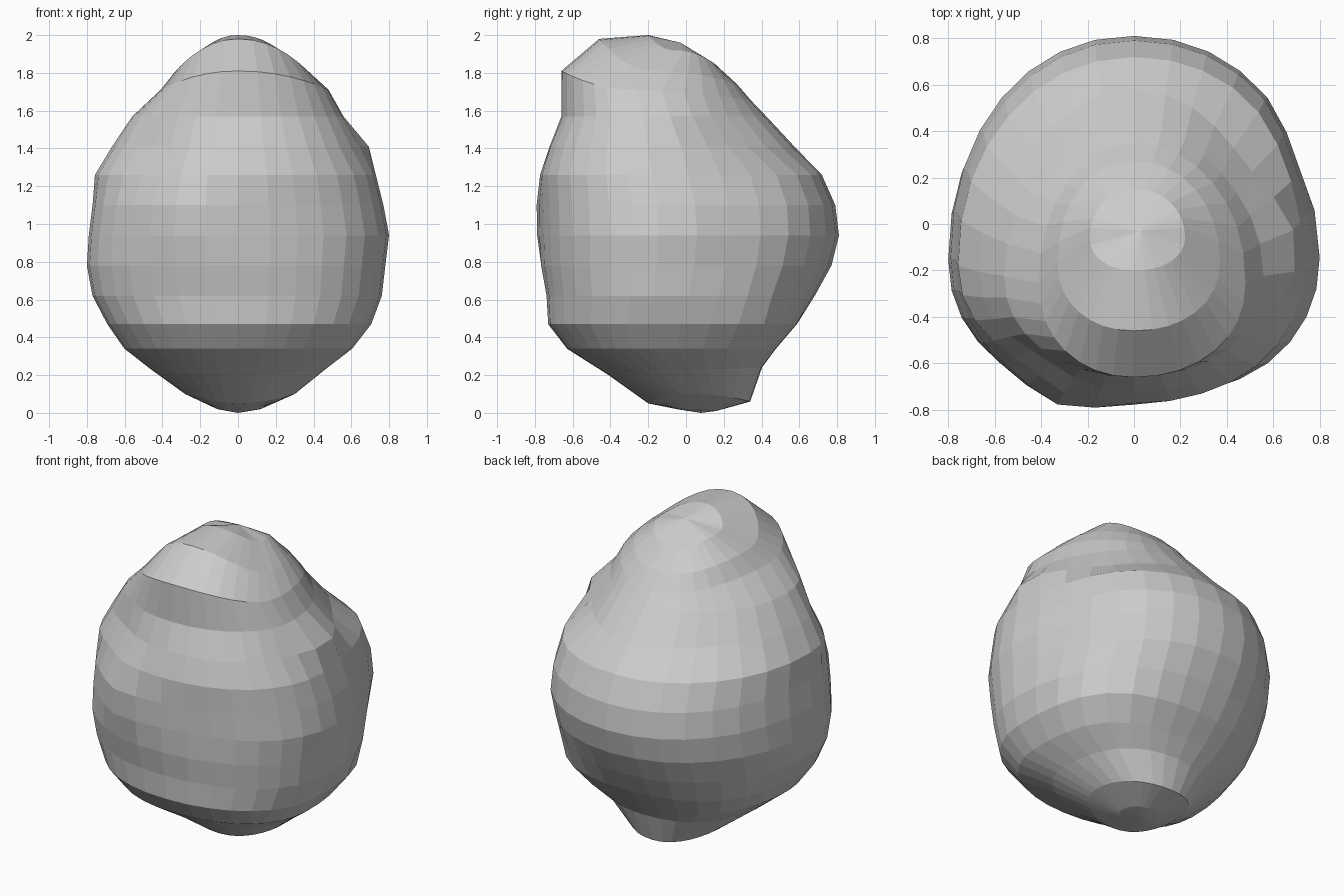
import bpy, bmesh
from math import sin, cos, pi, copysign, degrees, exp

SEGMENTS = 32
POWER = 2 / 2.12  # outline slightly squarer than an ellipse

# Rings from bottom to top:
# z front, z side, z back, x left, x right, y front, y back
RINGS = [
    (0.02, 0.02, 0.01, -0.11, 0.12, -0.05, 0.16),
    (0.05, 0.10, 0.06, -0.28, 0.30, -0.20, 0.34),
    (0.20, 0.23, 0.24, -0.46, 0.46, -0.41, 0.40),
    (0.34, 0.34, 0.34, -0.60, 0.60, -0.63, 0.47),
    (0.47, 0.47, 0.47, -0.69, 0.70, -0.73, 0.58),
    (0.62, 0.62, 0.62, -0.77, 0.76, -0.74, 0.68),
    (0.78, 0.78, 0.78, -0.80, 0.78, -0.77, 0.77),
    (0.94, 0.94, 0.94, -0.79, 0.80, -0.78, 0.81),
    (1.10, 1.10, 1.10, -0.77, 0.77, -0.78, 0.79),
    (1.26, 1.26, 1.26, -0.76, 0.73, -0.78, 0.72),
    (1.41, 1.41, 1.41, -0.67, 0.64, -0.73, 0.58),
    (1.57, 1.57, 1.57, -0.56, 0.56, -0.66, 0.43),
    (1.81, 1.71, 1.65, -0.41, 0.48, -0.66, 0.35),
    (1.98, 1.81, 1.74, -0.33, 0.37, -0.46, 0.27),
    (2.00, 1.92, 1.85, -0.19, 0.22, -0.20, 0.15),
]

# Lumps and dents: angle, height, angular width, height width, push outwards
LUMPS = [
    (45, 1.48, 26, 0.14, -0.06),
    (48, 1.20, 20, 0.10, 0.03),
    (45, 0.42, 28, 0.17, 0.08),
    (130, 1.47, 25, 0.15, -0.06),
    (135, 0.42, 25, 0.15, 0.05),
    (-130, 1.34, 28, 0.13, -0.08),
    (-112, 1.05, 13, 0.25, 0.05),
    (-70, 0.95, 18, 0.30, -0.02),
    (25, 0.95, 12, 0.20, -0.03),
    (8, 1.41, 16, 0.06, 0.07),
]


def push(angle, z):
    total = 0
    for a, h, wa, wh, amount in LUMPS:
        da = (degrees(angle) - a + 180) % 360 - 180
        total += amount * exp(-(da / wa) ** 2 - ((z - h) / wh) ** 2)
    return total


def ring_point(ring, angle):
    zf, zs, zb, xl, xr, yf, yb = ring
    c, s = cos(angle), sin(angle)
    cx = copysign(abs(c) ** POWER, c)
    sy = copysign(abs(s) ** POWER, s)
    yc = 0.6 * yf + 0.4 * yb
    x = cx * (xr if c > 0 else -xl)
    y = yc + sy * ((yb - yc) if s > 0 else (yc - yf))
    z = zs + ((zb if s > 0 else zf) - zs) * s * s
    p = push(angle, z)
    return x + p * c, y + p * s, z


# Lumpy boulder skinned from the rings, with a pole at each end
bm = bmesh.new()
loops = [[bm.verts.new(ring_point(r, 2 * pi * i / SEGMENTS)) for i in range(SEGMENTS)]
         for r in RINGS]
bottom = bm.verts.new((0, 0.08, 0.0))
top = bm.verts.new((0.03, -0.03, 1.96))
for i in range(SEGMENTS):
    j = (i + 1) % SEGMENTS
    for a, b in zip(loops, loops[1:]):
        bm.faces.new((a[i], a[j], b[j], b[i]))
    bm.faces.new((bottom, loops[0][j], loops[0][i]))
    bm.faces.new((top, loops[-1][i], loops[-1][j]))
bmesh.ops.recalc_face_normals(bm, faces=bm.faces)

mesh = bpy.data.meshes.new("boulder")
bm.to_mesh(mesh)
bm.free()
bpy.context.collection.objects.link(bpy.data.objects.new("boulder", mesh))
